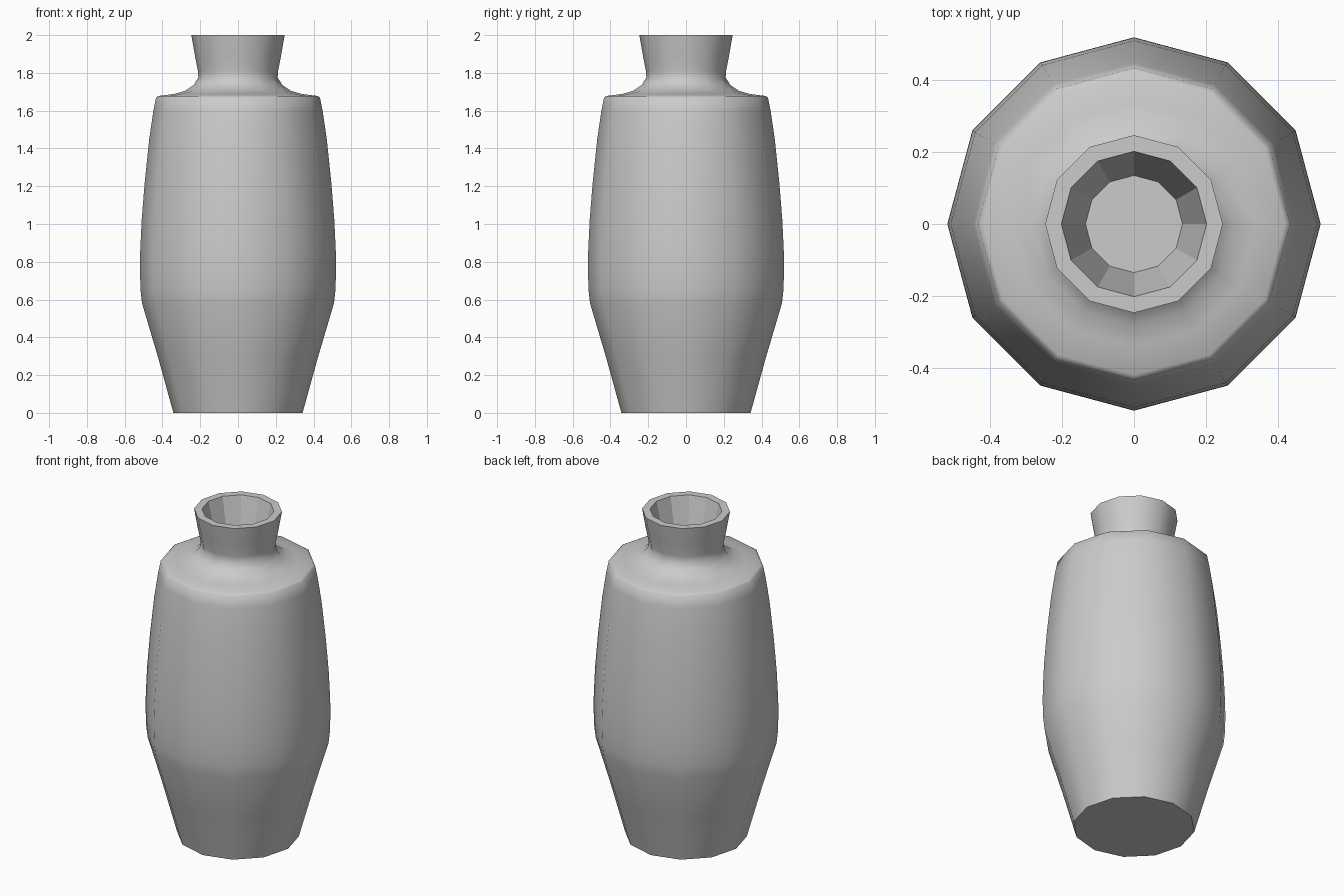
import bpy, bmesh
from math import cos, sin, pi

if "Cube" in bpy.data.objects:
    bpy.data.objects.remove(bpy.data.objects["Cube"])

SIDES = 12

# outer profile (radius, height), base to lip
outer = [(0.342, 0), (0.425, 0.3), (0.508, 0.58), (0.516, 0.65), (0.519, 0.75),
         (0.518, 0.85), (0.51, 1.02), (0.494, 1.22), (0.47, 1.45), (0.448, 1.6), (0.434, 1.67),
         (0.42, 1.678), (0.34, 1.688), (0.28, 1.705), (0.235, 1.735), (0.21, 1.775),
         (0.212, 1.81), (0.226, 1.88), (0.247, 2.0)]
# lip and tapered mouth cavity
inner = [(0.202, 2.0), (0.135, 1.72)]

bm = bmesh.new()


def ring(r, z):
    return [bm.verts.new((r * cos(2 * pi * i / SIDES), r * sin(2 * pi * i / SIDES), z))
            for i in range(SIDES)]


rings = [ring(r, z) for r, z in outer + inner]
for k, (a, b) in enumerate(zip(rings, rings[1:])):
    for i in range(SIDES):
        j = (i + 1) % SIDES
        f = bm.faces.new((a[i], a[j], b[j], b[i]))
        f.smooth = k < len(outer) - 1  # smooth body, faceted lip and mouth

# flat base and cavity floor
bm.faces.new(rings[0][::-1])
bm.faces.new(rings[-1])
bm.normal_update()

mesh = bpy.data.meshes.new("vase")
bm.to_mesh(mesh)
bm.free()
vase = bpy.data.objects.new("vase", mesh)
bpy.context.collection.objects.link(vase)
